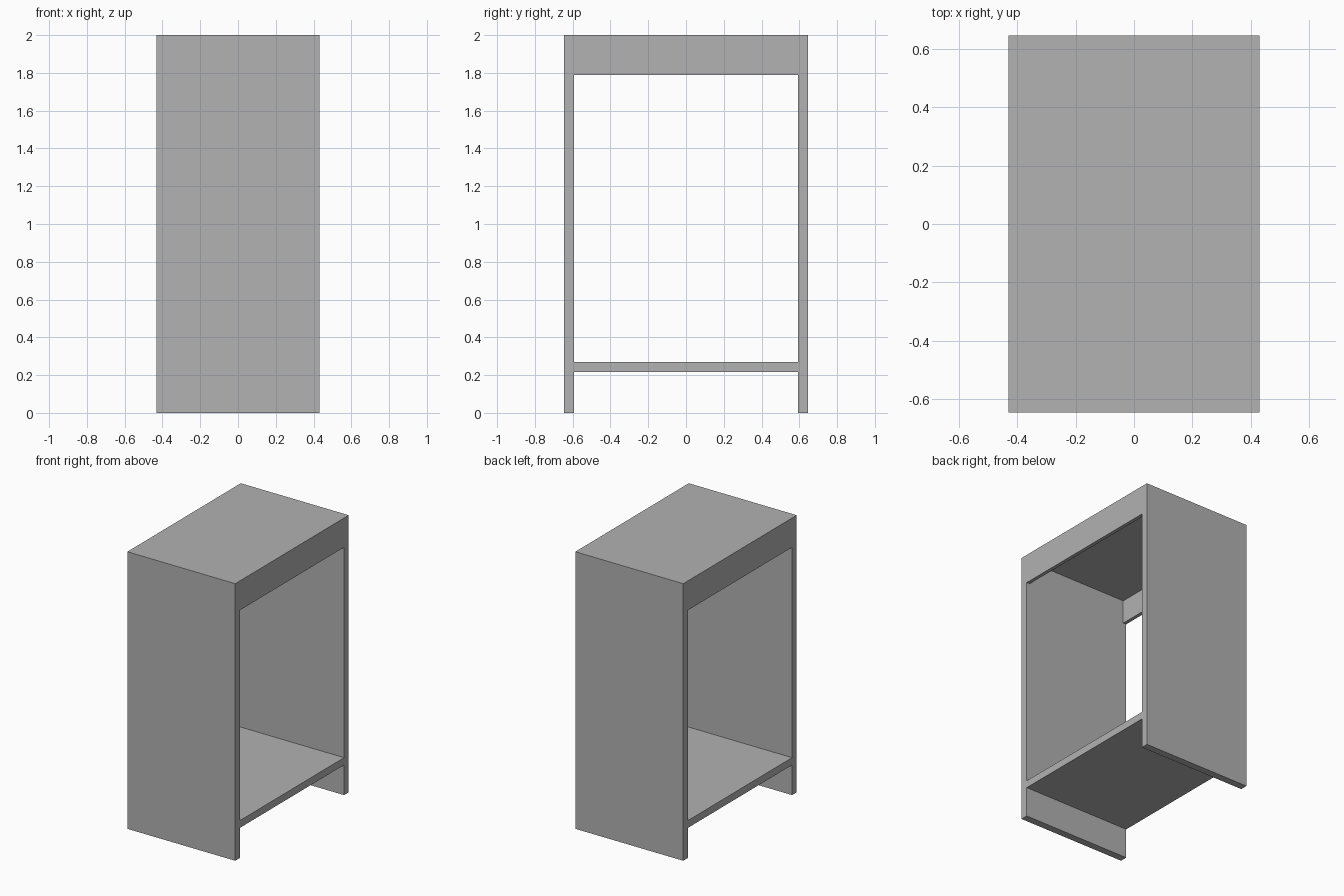
import bpy

if "Cube" in bpy.data.objects:
    bpy.data.objects.remove(bpy.data.objects["Cube"], do_unlink=True)

# Overall size and board thicknesses
HALF_W, HALF_D, HEIGHT = 0.431, 0.647, 2.0
BOARD, TOP_T, APRON_T = 0.053, 0.042, 0.026
APRON_BOTTOM = 1.788
SHELF_BOTTOM = 0.217
INNER_D = HALF_D - BOARD

grey = bpy.data.materials.new("plain_grey")
grey.use_nodes = True
colour = (0.445, 0.445, 0.445, 1.0)
grey.diffuse_color = colour
grey.node_tree.nodes["Principled BSDF"].inputs["Base Color"].default_value = colour


def board(name, x, y, z):
    """Flat-faced board spanning the given (low, high) ranges."""
    spans = (x, y, z)
    bpy.ops.mesh.primitive_cube_add(size=1, location=[(a + b) / 2 for a, b in spans])
    obj = bpy.context.object
    obj.name = name
    obj.scale = [b - a for a, b in spans]
    bpy.ops.object.transform_apply(location=False, rotation=False, scale=True)
    obj.data.materials.append(grey)
    return obj


full_x = (-HALF_W, HALF_W)
inner_y = (-INNER_D, INNER_D)

# Full-height end panels
board("front_panel", full_x, (-HALF_D, -INNER_D), (0, HEIGHT))
board("back_panel", full_x, (INNER_D, HALF_D), (0, HEIGHT))

# Top and raised lower shelf between the panels
board("top_board", full_x, inner_y, (HEIGHT - TOP_T, HEIGHT))
board("lower_shelf", full_x, inner_y, (SHELF_BOTTOM, SHELF_BOTTOM + BOARD))

# Thin aprons under the top along both open sides
apron_z = (APRON_BOTTOM, HEIGHT - TOP_T)
board("left_apron", (HALF_W - APRON_T, HALF_W), inner_y, apron_z)
board("right_apron", (-HALF_W, -HALF_W + APRON_T), inner_y, apron_z)
